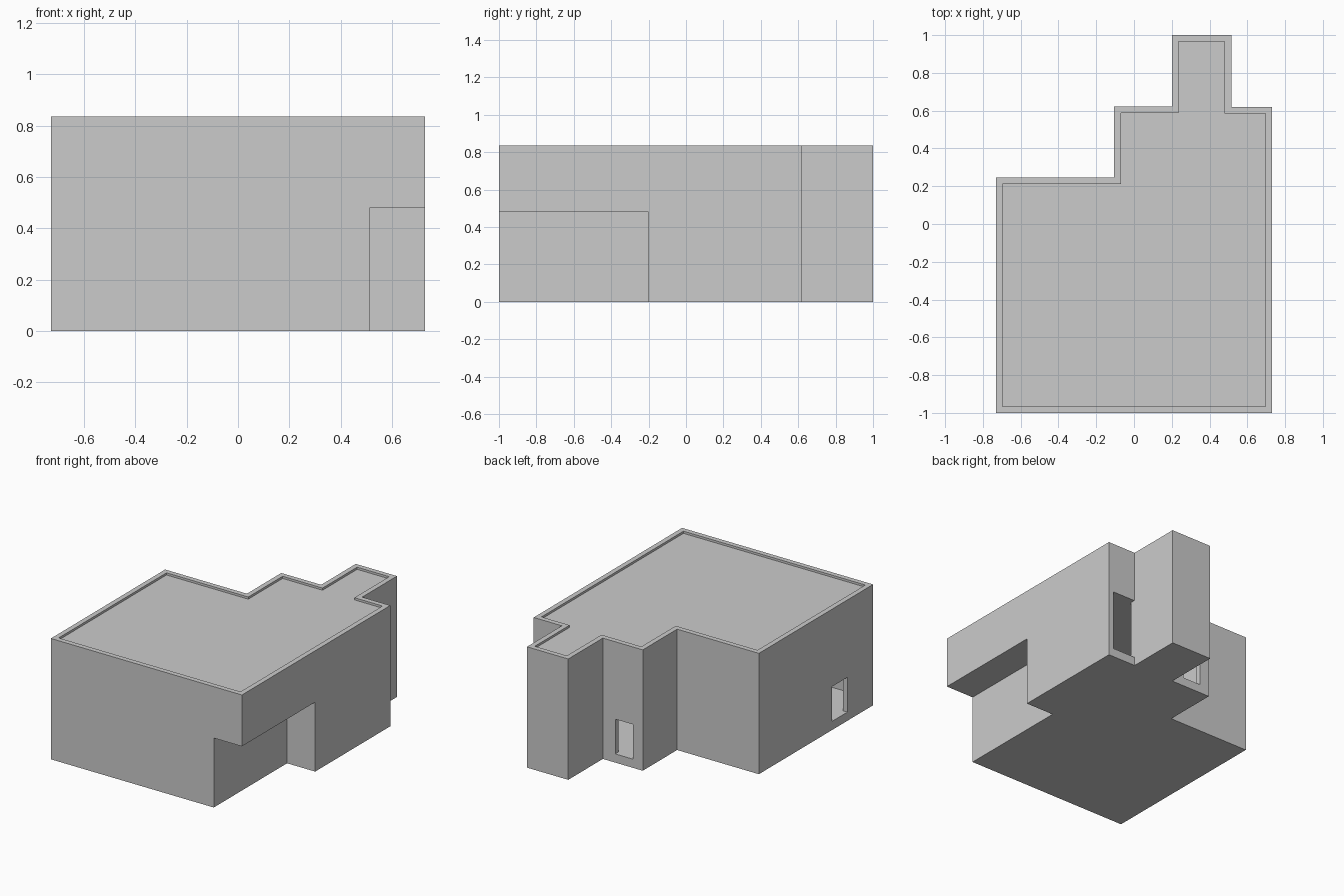
import bpy, bmesh
from mathutils import Vector

if "Cube" in bpy.data.objects:
    bpy.data.objects.remove(bpy.data.objects["Cube"])

WALL = 0.035      # wall and parapet thickness
SLAB = 0.06       # ground slab height
STOREY = 0.48     # underside of upper storey
TOP = 0.835       # parapet top

# stepped rear edge shared by both storeys
REAR = [(0.73, 0.62), (0.515, 0.62), (0.515, 1), (0.2, 1), (0.2, 0.622),
        (-0.105, 0.622), (-0.105, 0.247), (-0.73, 0.247)]
LOWER = [(-0.73, -1), (0.515, -1), (0.515, -0.2), (0.73, -0.2)] + REAR
UPPER = [(-0.73, -1), (0.73, -1)] + REAR


def inset(outline, t):
    """Offset a right-angled counter-clockwise outline inwards."""
    pts = [Vector(p) for p in outline]
    result = []
    for i, p in enumerate(pts):
        a = (p - pts[i - 1]).normalized()
        b = (pts[(i + 1) % len(pts)] - p).normalized()
        result.append(p + t * Vector((-a.y - b.y, a.x + b.x)))
    return result


def loft(name, rings, closed=False):
    """Bridge (outline, z) rings; cap both ends, or close into a tube."""
    bm = bmesh.new()
    loops = [[bm.verts.new((p[0], p[1], z)) for p in o] for o, z in rings]
    n = len(loops[0])
    pairs = list(zip(loops, loops[1:]))
    if closed:
        pairs.append((loops[-1], loops[0]))
    else:
        bm.faces.new(loops[0][::-1])
        bm.faces.new(loops[-1])
    for a, b in pairs:
        for i in range(n):
            j = (i + 1) % n
            bm.faces.new((a[i], a[j], b[j], b[i]))
    bmesh.ops.recalc_face_normals(bm, faces=bm.faces)
    mesh = bpy.data.meshes.new(name)
    bm.to_mesh(mesh)
    bm.free()
    obj = bpy.data.objects.new(name, mesh)
    bpy.context.collection.objects.link(obj)
    return obj


def cut(target, name, x0, x1, y0, y1, z0, z1):
    """Cut a box-shaped opening."""
    box = [(x0, y0), (x1, y0), (x1, y1), (x0, y1)]
    cutter = loft(name, [(box, z0), (box, z1)])
    cutter.hide_render = True
    cutter.display_type = 'WIRE'
    mod = target.modifiers.new(name, 'BOOLEAN')
    mod.operation = 'DIFFERENCE'
    mod.solver = 'EXACT'
    mod.object = cutter
    # bake the opening, then drop the helper
    bpy.context.view_layer.objects.active = target
    bpy.ops.object.modifier_apply(modifier=mod.name)
    bpy.data.objects.remove(cutter)


# ground slab
loft("ground_slab", [(LOWER, 0), (LOWER, SLAB)])

# hollow ground floor walls
inner = inset(LOWER, WALL)
walls = loft("ground_floor_walls", [(LOWER, SLAB), (LOWER, STOREY),
                                    (inner, STOREY), (inner, SLAB)], closed=True)

# openings: rear window, left window, full-height rear doorway
cut(walls, "rear_window_cutter", -0.03, 0.105, 0.55, 0.66, 0.04, 0.30)
cut(walls, "left_window_cutter", -0.78, -0.67, -0.72, -0.55, 0.04, 0.30)
cut(walls, "doorway_cutter", 0.518, 0.692, 0.57, 0.66, 0.04, 0.52)

# overhanging upper storey with parapet and sunken roof
roof = inset(UPPER, WALL)
loft("upper_storey", [(UPPER, STOREY), (UPPER, TOP), (roof, TOP), (roof, TOP - 0.015)])
